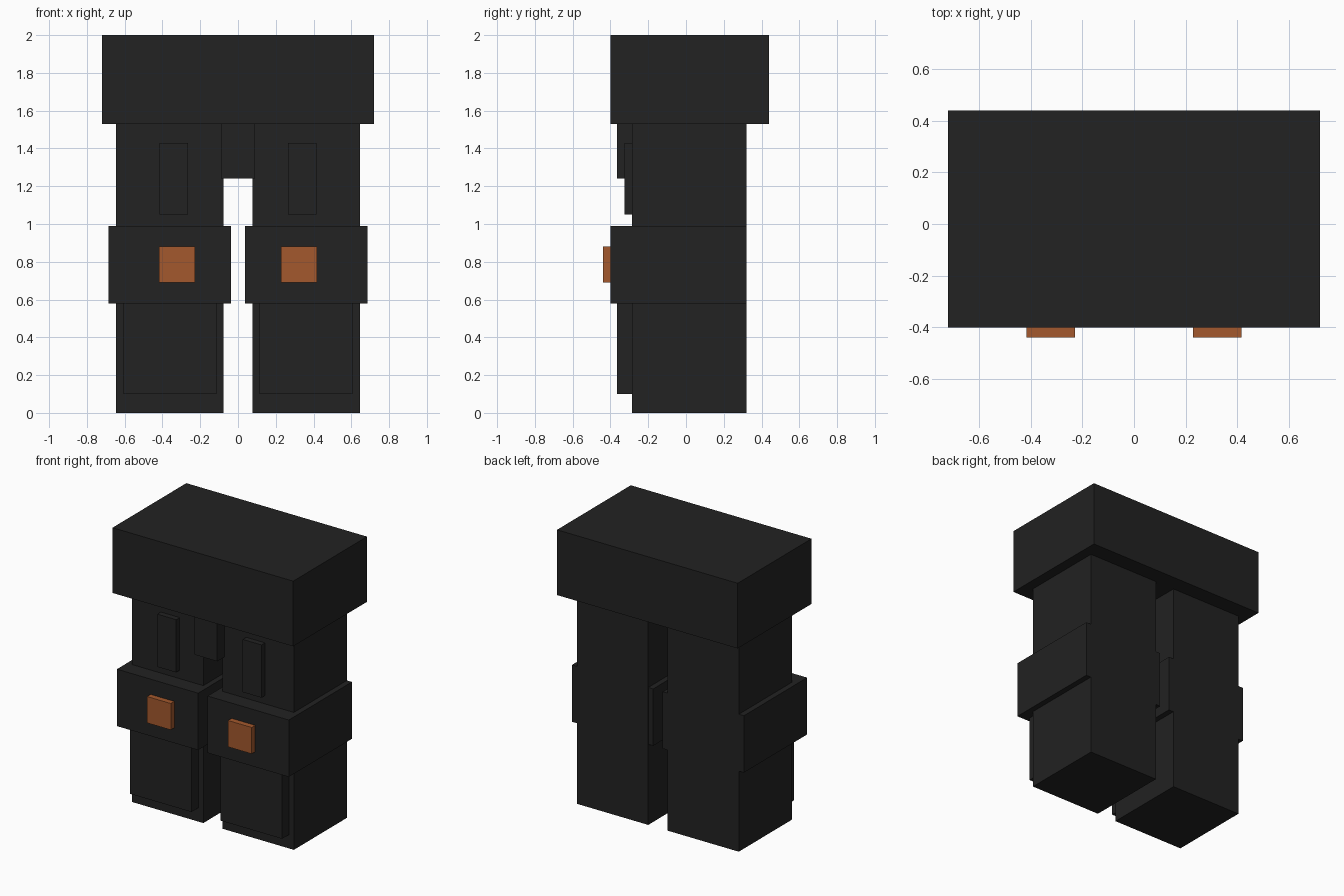
import bpy

cube = bpy.data.objects.get("Cube")
if cube:
    bpy.data.objects.remove(cube, do_unlink=True)


def make_material(name, color):
    mat = bpy.data.materials.new(name)
    mat.use_nodes = True
    mat.diffuse_color = color
    mat.node_tree.nodes["Principled BSDF"].inputs["Base Color"].default_value = color
    return mat


charcoal = make_material("charcoal", (0.016, 0.016, 0.016, 1))
orange = make_material("burnt_orange", (0.366, 0.098, 0.026, 1))


def box(name, x, y, z, mat):
    """Box spanning the given (min, max) ranges."""
    bpy.ops.mesh.primitive_cube_add(size=1, location=[(a + b) / 2 for a, b in (x, y, z)])
    obj = bpy.context.object
    obj.name = name
    obj.scale = [b - a for a, b in (x, y, z)]
    bpy.ops.object.transform_apply(location=False, rotation=False, scale=True)
    obj.data.materials.append(mat)
    return obj


# Waist block and the flap hanging between the legs
box("waist", (-0.72, 0.72), (-0.40, 0.44), (1.53, 2.0), charcoal)
box("front_flap", (-0.09, 0.09), (-0.365, -0.28), (1.24, 1.53), charcoal)

# Parts of one leg, given for the left (+x) side; back of each plate sinks into the leg
leg_parts = [
    ("leg", (0.077, 0.645), (-0.285, 0.32), (0.0, 1.53), charcoal),
    ("thigh_plate", (0.265, 0.415), (-0.325, -0.28), (1.05, 1.43), charcoal),
    ("knee_guard", (0.038, 0.685), (-0.40, 0.319), (0.58, 0.99), charcoal),
    ("knee_badge", (0.228, 0.417), (-0.44, -0.395), (0.69, 0.88), orange),
    ("shin_plate", (0.115, 0.607), (-0.365, -0.28), (0.10, 0.585), charcoal),
]
for part, x, y, z, mat in leg_parts:
    box("left_" + part, x, y, z, mat)
    box("right_" + part, (-x[1], -x[0]), y, z, mat)
